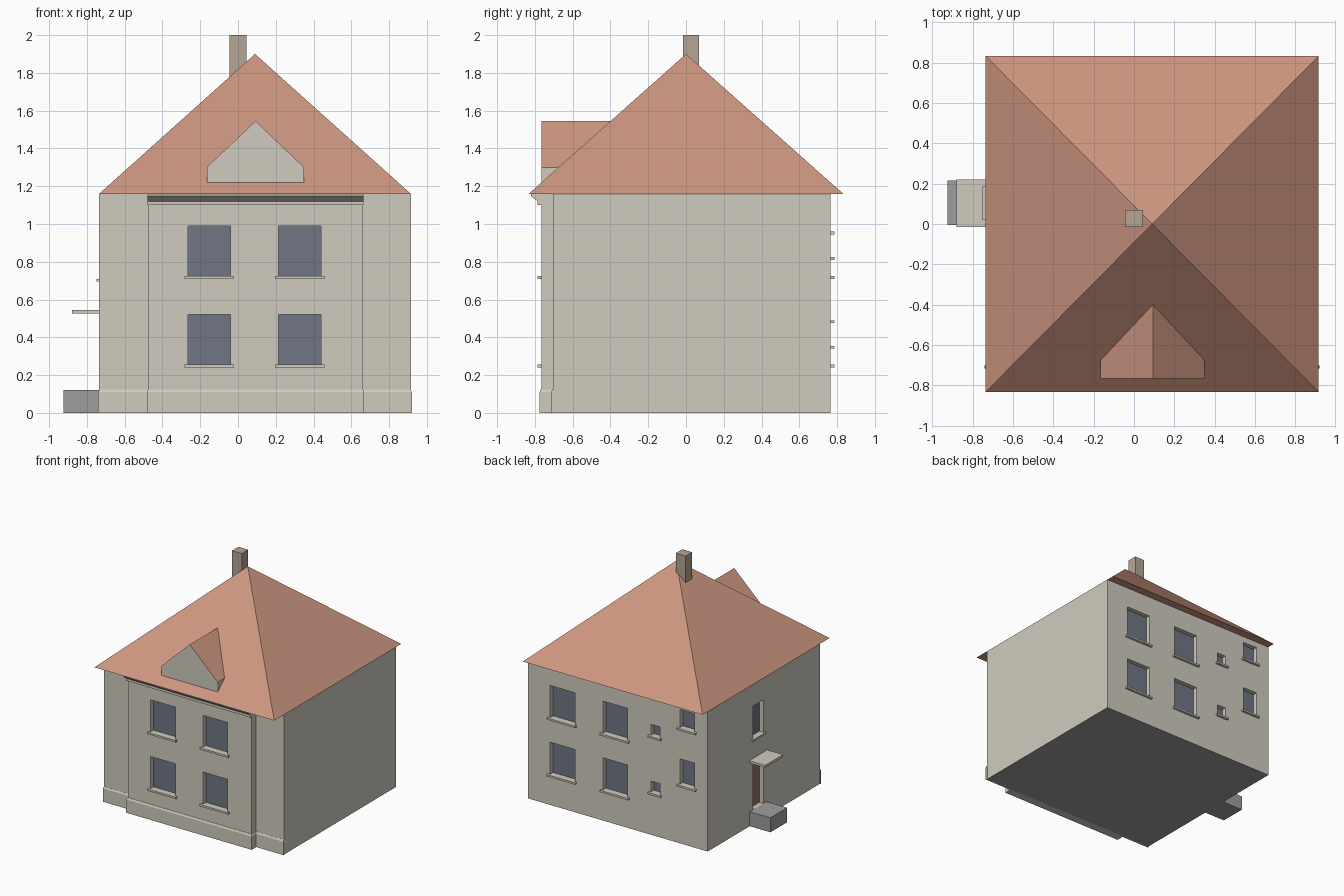
import bpy, bmesh, math
from mathutils import Matrix, Vector

if "Cube" in bpy.data.objects:
    bpy.data.objects.remove(bpy.data.objects["Cube"])


def material(name, rgb):
    lin = [((c / 255 + 0.055) / 1.055) ** 2.4 for c in rgb] + [1]
    m = bpy.data.materials.new(name)
    m.use_nodes = True
    m.diffuse_color = lin
    m.node_tree.nodes["Principled BSDF"].inputs["Base Color"].default_value = lin
    return m


PLASTER = material("cream plaster", (208, 203, 190))
TILES = material("terracotta tiles", (205, 150, 128))
GLASS = material("blue grey glass", (112, 118, 131))
STONE = material("grey stone", (158, 158, 158))
BRICK = material("taupe chimney", (182, 165, 149))
WOOD = material("brown door", (150, 118, 98))


def finish(name, bm, *mats):
    bmesh.ops.recalc_face_normals(bm, faces=bm.faces)
    mesh = bpy.data.meshes.new(name)
    bm.to_mesh(mesh)
    bm.free()
    for m in mats:
        mesh.materials.append(m)
    ob = bpy.data.objects.new(name, mesh)
    bpy.context.collection.objects.link(ob)
    return ob


def add_box(bm, x, y, z, taper=0):
    """Box between ranges; taper pulls the top edges inwards."""
    mid = Vector([sum(r) / 2 for r in (x, y, z)])
    size = [r[1] - r[0] for r in (x, y, z)]
    verts = bmesh.ops.create_cube(bm, size=1)["verts"]
    for v in verts:
        inset = taper if v.co.z > 0 else 0
        v.co = mid + Vector((v.co.x * (size[0] - 2 * inset),
                             v.co.y * (size[1] - 2 * inset), v.co.z * size[2]))


def box(name, x, y, z, *mats):
    bm = bmesh.new()
    add_box(bm, x, y, z)
    return finish(name, bm, *mats)


def prism(name, points, move, *mats):
    """Extrude a closed outline along a vector."""
    bm = bmesh.new()
    face = bm.faces.new([bm.verts.new(p) for p in points])
    out = bmesh.ops.extrude_face_region(bm, geom=[face])["geom"]
    bmesh.ops.translate(bm, vec=move, verts=[g for g in out if isinstance(g, bmesh.types.BMVert)])
    return finish(name, bm, *mats)


def cut(target, cutter):
    """Carve the recesses out of a wall and drop the cutter."""
    cutter.hide_render = True
    mod = target.modifiers.new("recesses", "BOOLEAN")
    mod.solver = "EXACT"
    mod.object = cutter
    deps = bpy.context.evaluated_depsgraph_get()
    mesh = bpy.data.meshes.new_from_object(target.evaluated_get(deps))
    target.modifiers.clear()
    target.data = mesh
    bpy.data.objects.remove(cutter)


# Main dimensions
LEFT, RIGHT, MID = 0.915, -0.735, 0.09
FRONT, BAY, BACK, EAVE = -0.705, -0.765, 0.765, 1.16
DEPTH = 0.04

# Walls and projecting front bay
walls = box("walls", (RIGHT, LEFT), (FRONT, BACK), (0, EAVE), PLASTER, STONE)
bay = box("front_bay", (-0.475, 0.66), (BAY, FRONT + 0.005), (0, EAVE), PLASTER, STONE)

# Openings: x range, z range
FLOORS = (0.255, 0.725)
front_openings = [((x, x + 0.225), (z, z + 0.265)) for x in (-0.265, 0.215) for z in FLOORS]
back_openings = [((x, x + 0.225), (z, z + 0.265)) for x in (0.485, 0.0) for z in FLOORS]
back_openings += [((-0.295, -0.215), (z, z + 0.09)) for z in (0.355, 0.825)]
back_openings += [((-0.615, -0.48), (0.49, 0.7)), ((-0.615, -0.48), (0.96, 1.11))]
SIDE = (0.037, 0.17)
side_openings = [(SIDE, (0.71, 0.98)), (SIDE, (0.12, 0.525))]


def fit_openings(name, target, openings, wall, out, axis):
    """Cut the recesses, then fit panes and sills; out is the outward sign."""
    cutter, panes, sills = bmesh.new(), bmesh.new(), bmesh.new()

    def place(bm, span, a, b, z):
        depth = tuple(sorted((wall + out * a, wall + out * b)))
        add_box(bm, *((span, depth, z) if axis == "y" else (depth, span, z)))

    for span, z in openings:
        place(cutter, span, -DEPTH, 0.1, z)
        if z[0] == 0.12:
            continue
        place(panes, span, -DEPTH - 0.002, -DEPTH + 0.003, z)
        wide = (span[0] - 0.018, span[1] + 0.018)
        place(sills, wide, -DEPTH, 0.02 if axis == "y" else 0.015, (z[0] - 0.015, z[0]))
    cut(target, finish(name + "_cutter", cutter))
    finish(name + "_panes", panes, GLASS)
    finish(name + "_sills", sills, PLASTER)


fit_openings("front_window", bay, front_openings, BAY, -1, "y")
fit_openings("back_window", walls, back_openings, BACK, 1, "y")
fit_openings("side_window", walls, side_openings, RIGHT, -1, "x")

# Stone underside of the building
for ob in (walls, bay):
    for f in ob.data.polygons:
        f.material_index = int(f.normal.z < -0.5 and f.center.z < 0.01)

# Plinth along the front, with a sloped top edge
bm = bmesh.new()
for x, y in (((-0.74, 0.92), (FRONT - 0.01, FRONT + 0.005)),
             ((-0.483, 0.668), (BAY - 0.01, FRONT))):
    add_box(bm, x, y, (0, 0.11))
    add_box(bm, x, y, (0.11, 0.125), 0.007)
finish("front_plinth", bm, PLASTER)

# Cornice above the bay
profile = [(BAY + 0.02, 1.1), (-0.785, 1.1), (-0.785, 1.12), (-0.82, 1.147),
           (-0.82, EAVE), (BAY + 0.02, EAVE)]
prism("bay_cornice", [(-0.48, y, z) for y, z in profile], (1.145, 0, 0), PLASTER)

# Pyramid roof
bm = bmesh.new()
bmesh.ops.create_cone(bm, cap_ends=True, segments=4, radius1=math.sqrt(0.5), radius2=0, depth=1,
                      matrix=Matrix.Rotation(math.pi / 4, 4, "Z"))
bmesh.ops.scale(bm, vec=(LEFT - RIGHT, 1.665, 0.74), verts=bm.verts)
bmesh.ops.translate(bm, vec=(MID, 0, EAVE + 0.37), verts=bm.verts)
bmesh.ops.remove_doubles(bm, verts=bm.verts, dist=0.0001)
finish("roof", bm, TILES)

# Gabled dormer: tiled slopes, plaster face and cheeks
gable = [(-0.165, 1.22), (0.35, 1.22), (0.35, 1.3), (0.093, 1.545), (-0.165, 1.3)]
dormer = prism("dormer", [(x, BAY, z) for x, z in gable], (0, 0.366, 0), PLASTER, TILES)
for f in dormer.data.polygons:
    f.material_index = int(f.normal.z > 0.1)

# Chimney
box("chimney", (-0.045, 0.045), (-0.015, 0.07), (1.6, 2.0), BRICK)

# Side entrance: door, canopy and step
box("door", (RIGHT + DEPTH - 0.003, RIGHT + DEPTH + 0.002), SIDE, (0.12, 0.525), WOOD)
box("door_canopy", (-0.88, RIGHT + 0.01), (-0.015, 0.22), (0.525, 0.545), PLASTER)
box("door_step", (-0.925, RIGHT + 0.01), (-0.005, 0.215), (0, 0.12), STONE)
